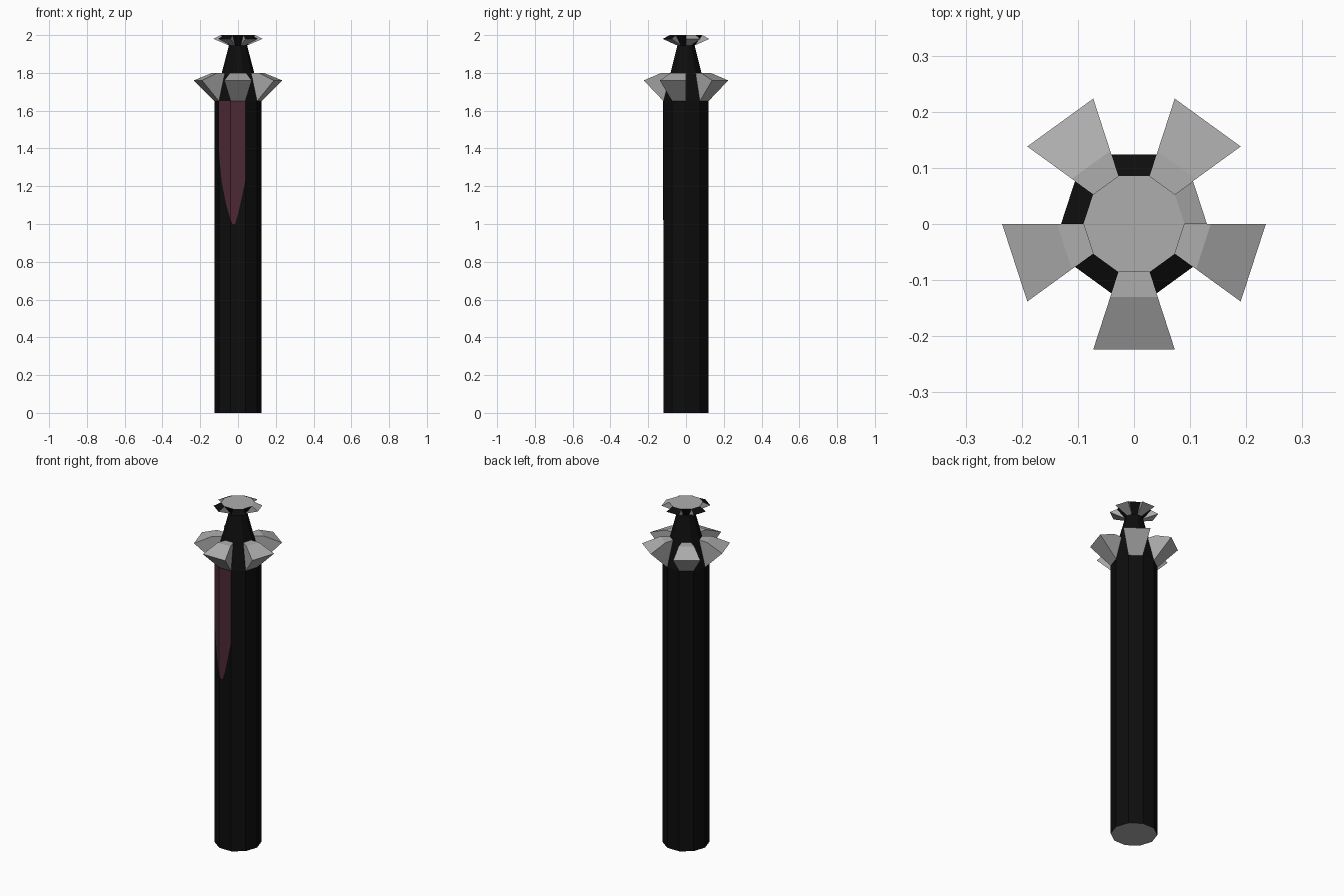
import bpy, bmesh, math

if "Cube" in bpy.data.objects:
    bpy.data.objects.remove(bpy.data.objects["Cube"])

SIDES = 10


def mat(name, r, g, b):
    m = bpy.data.materials.new(name)
    m.diffuse_color = (r, g, b, 1)
    m.use_nodes = True
    m.node_tree.nodes["Principled BSDF"].inputs["Base Color"].default_value = m.diffuse_color
    return m


BLACK = mat("black", 0.004, 0.004, 0.004)
GREY = mat("stone grey", 0.42, 0.42, 0.42)
RED = mat("dark red", 0.075, 0.022, 0.037)


def pt(r, z, k):
    a = 2 * math.pi * k / SIDES
    return (r * math.cos(a), r * math.sin(a), z)


def finish(bm, name, mats):
    me = bpy.data.meshes.new(name)
    bm.to_mesh(me)
    bm.free()
    for m in mats:
        me.materials.append(m)
    ob = bpy.data.objects.new(name, me)
    bpy.context.collection.objects.link(ob)
    return ob


# Ten-sided shaft with tapering neck, flared top and grey end caps
PROFILE = [(0.125, 0), (0.125, 1.65), (0.086, 1.8), (0.048, 1.945), (0.09, 2.0)]
bm = bmesh.new()
rings = [[bm.verts.new(pt(r, z, k)) for k in range(SIDES)] for r, z in PROFILE]
for i in range(len(rings) - 1):
    for k in range(SIDES):
        # leave openings where petals attach
        if (i == 1 and k % 2 == 1) or (i == 3 and k % 2 == 0):
            continue
        n = (k + 1) % SIDES
        bm.faces.new((rings[i][k], rings[i][n], rings[i + 1][n], rings[i + 1][k]))
bm.faces.new(rings[0][::-1]).material_index = 1
centre = bm.verts.new((0, 0, 2.0))
for k in range(SIDES):
    f = bm.faces.new((rings[-1][k], rings[-1][(k + 1) % SIDES], centre))
    f.material_index = 1
finish(bm, "shaft", [BLACK, GREY])


# Petal: a profile (bottom to top) swept across one side, open against the shaft
def petal(name, profile, k, dark_top=False):
    bm = bmesh.new()
    a = [bm.verts.new(pt(r, z, k)) for r, z in profile]
    b = [bm.verts.new(pt(r, z, k + 1)) for r, z in profile]
    for i in range(len(profile) - 1):
        f = bm.faces.new((a[i], b[i], b[i + 1], a[i + 1]))
        if dark_top and i == len(profile) - 2:
            f.material_index = 1
    bm.faces.new(a)
    bm.faces.new(b[::-1])
    finish(bm, name, [GREY, BLACK])


LARGE = [(0.125, 1.65), (0.235, 1.76), (0.137, 1.8), (0.086, 1.8)]
SMALL = [(0.048, 1.945), (0.13, 1.98), (0.09, 2.0)]
for k in range(1, SIDES, 2):
    petal("large_petal", LARGE, k)
for k in range(0, SIDES, 2):
    petal("top_petal", SMALL, k, dark_top=(k != 0))


# Red pointed panel lying on two front sides of the shaft
def panel(name, k, outline):
    p, q = pt(0.127, 0, k), pt(0.127, 0, k + 1)
    bm = bmesh.new()
    vs = []
    for x, z in outline:
        t = (x - p[0]) / (q[0] - p[0])
        vs.append(bm.verts.new((x, p[1] + t * (q[1] - p[1]), z)))
    bm.faces.new(vs)
    finish(bm, name, [RED])


panel("red_panel_left", 6, [(-0.102, 1.65), (-0.102, 1.38), (-0.086, 1.22),
                            (-0.062, 1.1), (-0.039, 1.02), (-0.039, 1.65)])
panel("red_panel_right", 7, [(-0.039, 1.65), (-0.039, 1.02), (-0.03, 1.0), (-0.015, 1.0),
                             (0.0, 1.05), (0.02, 1.14), (0.039, 1.23), (0.039, 1.65)])
